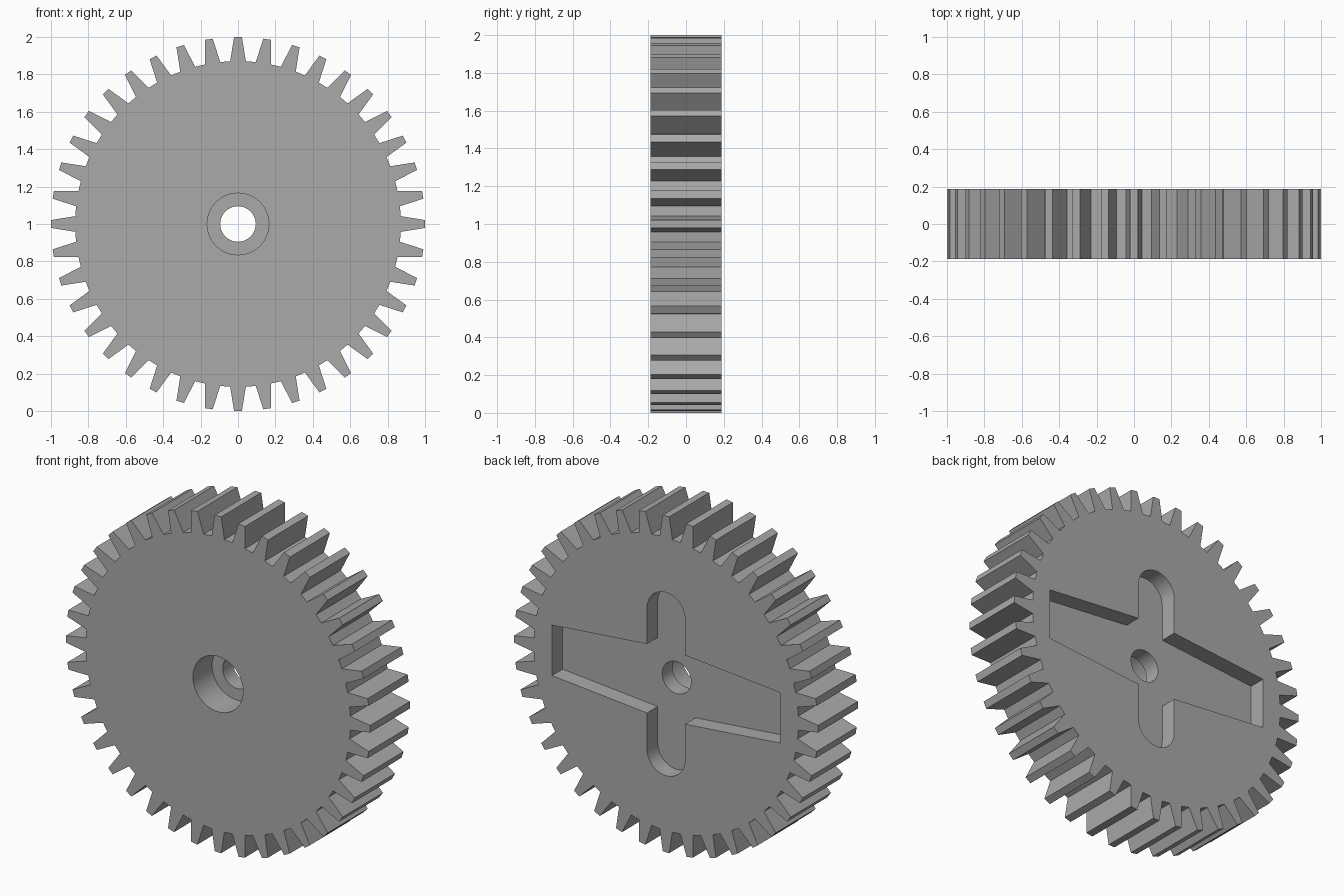
import bpy, bmesh
from math import sin, cos, pi, radians

cube = bpy.data.objects.get("Cube")
if cube:
    bpy.data.objects.remove(cube, do_unlink=True)

TEETH = 40
TIP_R, ROOT_R = 1.0, 0.87
TIP_HALF, ROOT_HALF = 0.021, 0.042   # half widths of a tooth
HALF_T = 0.188                       # half thickness of the gear
RECESS, COUNTERBORE = 0.10, 0.18     # depths


def material(name, rgb):
    mat = bpy.data.materials.new(name)
    mat.use_nodes = True
    mat.diffuse_color = (*rgb, 1)
    mat.node_tree.nodes["Principled BSDF"].inputs["Base Color"].default_value = (*rgb, 1)
    return mat


def arc(radius, start, end, steps, cz=0.0):
    """Points on an arc in the x-z plane, angles in degrees."""
    angles = [radians(start + (end - start) * i / steps) for i in range(steps + 1)]
    return [(radius * cos(a), cz + radius * sin(a)) for a in angles]


def prism(name, outline, y0, y1):
    """Extrude an x-z outline from y0 to y1, around the gear's axis."""
    bm = bmesh.new()
    face = bm.faces.new([bm.verts.new((x, y0, z + 1)) for x, z in outline])
    ext = bmesh.ops.extrude_face_region(bm, geom=[face])
    verts = [v for v in ext["geom"] if isinstance(v, bmesh.types.BMVert)]
    bmesh.ops.translate(bm, verts=verts, vec=(0, y1 - y0, 0))
    bmesh.ops.recalc_face_normals(bm, faces=bm.faces)
    mesh = bpy.data.meshes.new(name)
    bm.to_mesh(mesh)
    bm.free()
    obj = bpy.data.objects.new(name, mesh)
    bpy.context.collection.objects.link(obj)
    return obj


# Toothed disc: one tapered tooth repeated around the axis
tooth = [(ROOT_R, -ROOT_HALF), (TIP_R, -TIP_HALF), (TIP_R, TIP_HALF), (ROOT_R, ROOT_HALF)]
outline = []
for i in range(TEETH):
    a = 2 * pi * i / TEETH
    outline += [(r * cos(a) - w * sin(a), r * sin(a) + w * cos(a)) for r, w in tooth]
gear = prism("gear_wheel", outline, -HALF_T, HALF_T)
gear.data.materials.append(material("plain grey", (0.4, 0.4, 0.4)))

# Horn-shaped recess in the back: two tapered arms and two round-ended slots
half = [(0.75, 0.15), (0.125, 0.205)]
half += arc(0.125, 0, 180, 20, cz=0.42)
half += [(-0.125, 0.205), (-0.75, 0.15)]
cross = half + [(-x, -z) for x, z in half]

# Cutters for the recess, the shaft bore and the front counterbore
cutters = [
    prism("recess_cutter", cross, HALF_T - RECESS, HALF_T + 0.1),
    prism("bore_cutter", arc(0.095, 0, 360, 48)[:-1], -HALF_T - 0.2, HALF_T + 0.2),
    prism("counterbore_cutter", arc(0.165, 0, 360, 48)[:-1], -HALF_T - 0.1, -HALF_T + COUNTERBORE),
]
for cutter in cutters:
    cutter.hide_render = True
    mod = gear.modifiers.new(cutter.name, "BOOLEAN")
    mod.operation = "DIFFERENCE"
    mod.solver = "EXACT"
    mod.object = cutter

# Apply the cuts, then drop the cutters
bpy.ops.object.select_all(action="DESELECT")
gear.select_set(True)
bpy.context.view_layer.objects.active = gear
for mod in list(gear.modifiers):
    bpy.ops.object.modifier_apply(modifier=mod.name)
for cutter in cutters:
    bpy.data.objects.remove(cutter, do_unlink=True)

bpy.ops.object.shade_smooth_by_angle(angle=radians(15))
